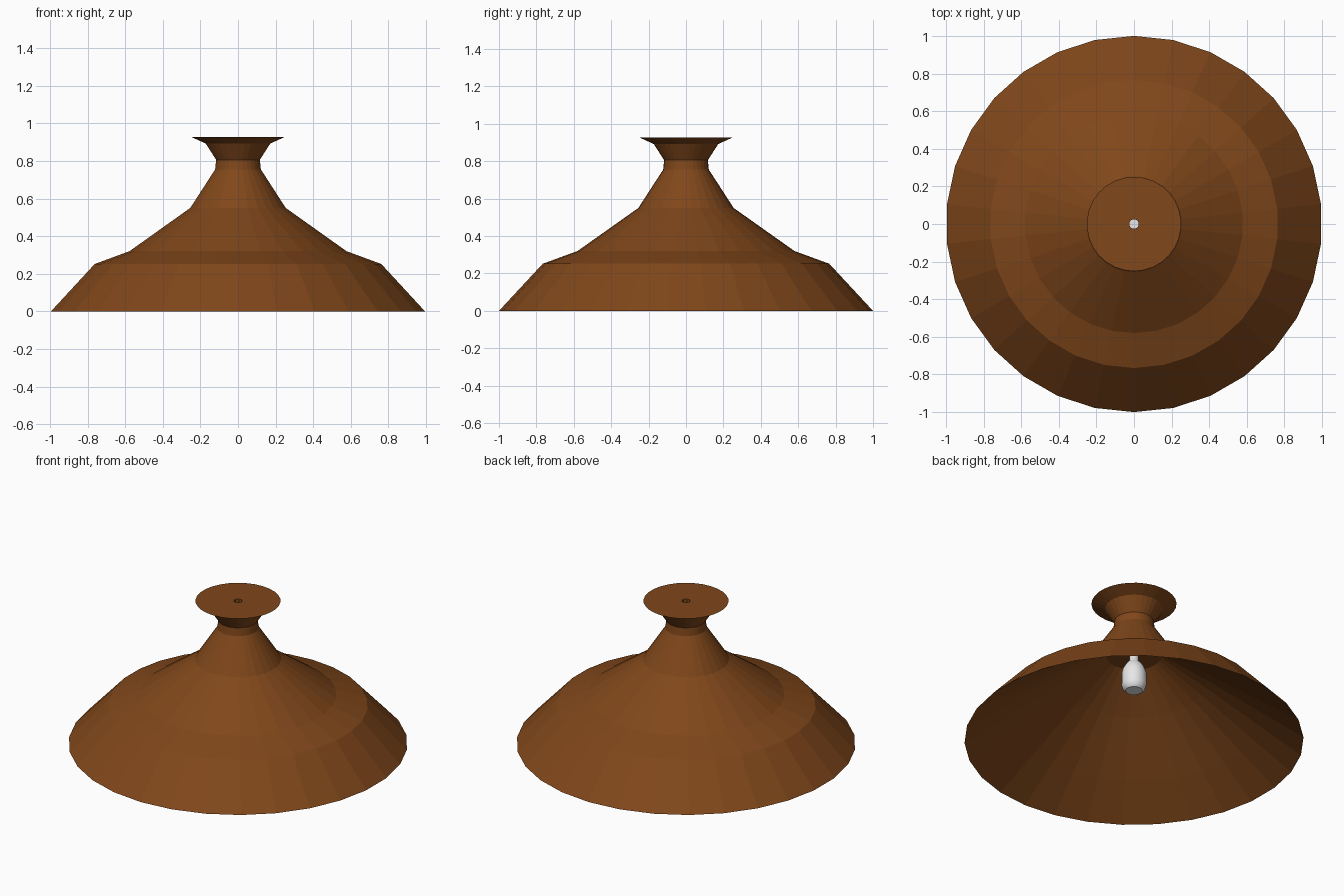
import bpy, bmesh, math

if "Cube" in bpy.data.objects:
    bpy.data.objects.remove(bpy.data.objects["Cube"])


def material(name, rgb):
    m = bpy.data.materials.new(name)
    m.diffuse_color = (*rgb, 1.0)
    m.use_nodes = True
    m.node_tree.nodes["Principled BSDF"].inputs["Base Color"].default_value = m.diffuse_color
    return m


brown = material("rust_brown", (0.215, 0.063, 0.0105))
white = material("bulb_white", (0.80, 0.80, 0.80))


def lathe(name, profile, sides, mat, cap_start=False, cap_end=False,
          phase=math.pi / 2, smooth=False):
    """Revolve a (radius, height) profile around z."""
    bm = bmesh.new()
    rings = []
    for r, z in profile:
        rings.append([bm.verts.new((r * math.cos(phase + 2 * math.pi * i / sides),
                                    r * math.sin(phase + 2 * math.pi * i / sides), z))
                      for i in range(sides)])
    for a, b in zip(rings, rings[1:]):
        for i in range(sides):
            j = (i + 1) % sides
            bm.faces.new((a[i], a[j], b[j], b[i])).smooth = smooth
    if cap_start:
        bm.faces.new(rings[0][::-1])
    if cap_end:
        bm.faces.new(rings[-1])
    mesh = bpy.data.meshes.new(name)
    bm.to_mesh(mesh)
    bm.free()
    mesh.materials.append(mat)
    obj = bpy.data.objects.new(name, mesh)
    bpy.context.collection.objects.link(obj)
    return obj


# Shade: straighter inner lining, rim, then the stepped outside up to the neck
lathe("lamp_shade", [(0.165, 0.575), (0.43, 0.40), (0.766, 0.162), (1.0, 0.0),
                     (0.766, 0.252), (0.58, 0.32), (0.255, 0.55),
                     (0.122, 0.755), (0.117, 0.806)], 30, brown, cap_start=True)

# Flared ceiling mount
lathe("ceiling_mount", [(0.117, 0.806), (0.172, 0.892), (0.251, 0.928),
                        (0.025, 0.928)], 30, brown)

# Wall of the cable hole
lathe("cable_hole", [(0.026, 0.928), (0.026, 0.806)], 8, brown, phase=math.pi / 8)

# Bulb with its narrow stem
lathe("light_bulb", [(0.05, 0.337), (0.066, 0.35), (0.074, 0.378), (0.074, 0.45),
                     (0.066, 0.483), (0.048, 0.515), (0.028, 0.537), (0.026, 0.80)],
      16, white, cap_start=True, cap_end=True, smooth=True)
